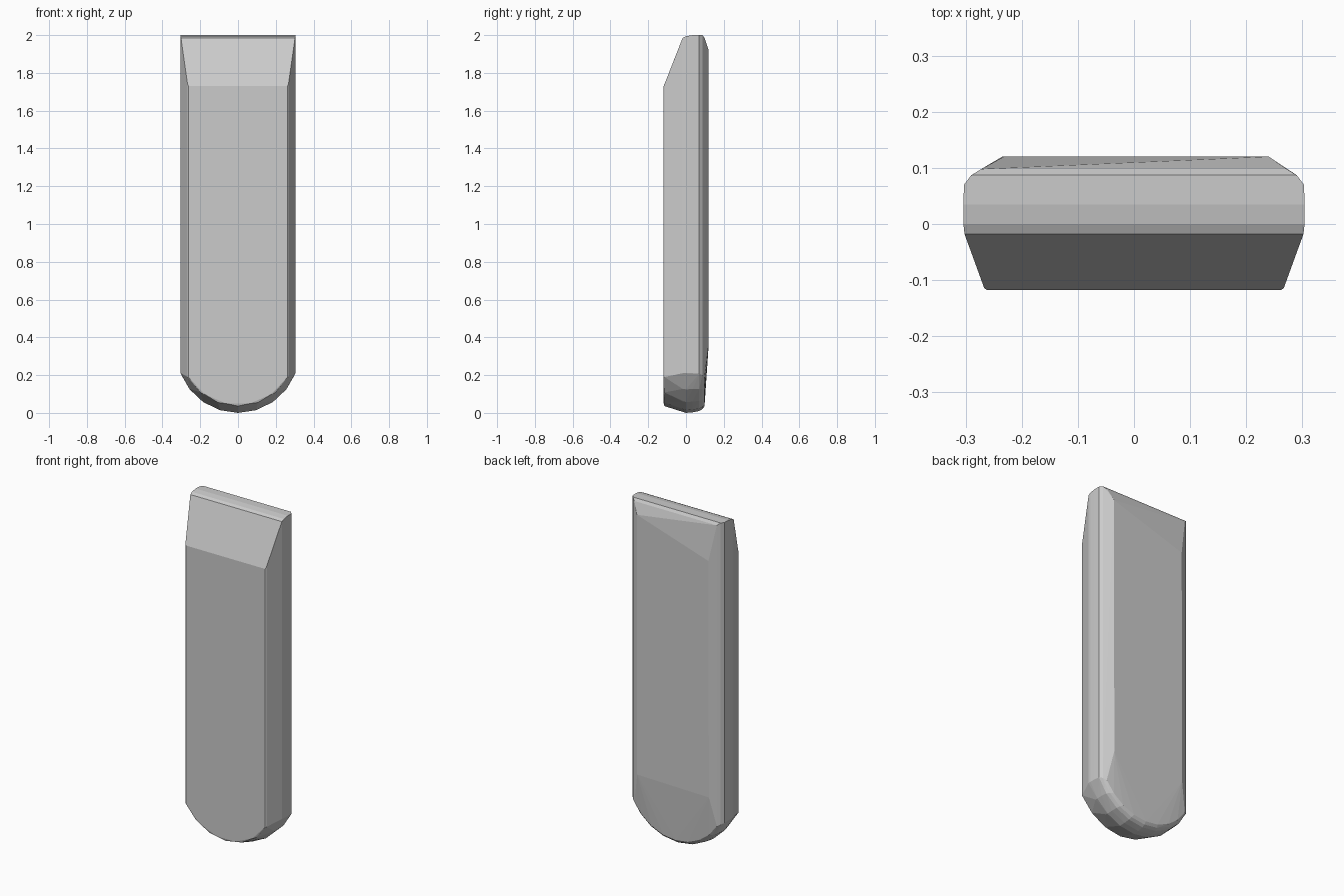
import bpy, bmesh, math

if "Cube" in bpy.data.objects:
    bpy.data.objects.remove(bpy.data.objects["Cube"])

bm = bmesh.new()

def section(y, w, top, side, bottom, n):
    """Outline in the XZ plane: square top, circular-arc bottom."""
    sag = side - bottom
    r = (w * w + sag * sag) / (2 * sag)
    a = math.asin(w / r)
    pts = [(-w, top), (w, top)]
    for i in range(n + 1):
        t = -a + 2 * a * i / n
        pts.append((r * math.sin(t), bottom + r - r * math.cos(t)))
    for x, z in pts:
        bm.verts.new((x, y, z))

# Sections from the front face to the rounded back rim: y, half width, top, arc start, bottom
section(-0.118, 0.262, 1.73, 0.19, 0.043, 5)
section(-0.114, 0.267, 1.74, 0.19, 0.036, 6)
section(-0.018, 0.302, 1.985, 0.21, 0.006, 8)
section(0.0, 0.304, 1.994, 0.21, 0.0, 8)
section(0.035, 0.304, 2.0, 0.21, 0.003, 8)
section(0.07, 0.303, 2.0, 0.207, 0.01, 8)
section(0.087, 0.29, 2.0, 0.20, 0.02, 8)
section(0.098, 0.272, 1.985, 0.19, 0.035, 8)

# Raised flat back panel, with an uneven upper edge
for x, z in [(0.24, 1.92), (-0.232, 1.77), (-0.235, 0.36), (0.238, 0.37)]:
    bm.verts.new((x, 0.12, z))

# Skin the sections into one faceted solid
res = bmesh.ops.convex_hull(bm, input=bm.verts[:])
loose = [v for v in bm.verts if not v.link_faces]
bmesh.ops.delete(bm, geom=loose, context='VERTS')
bmesh.ops.dissolve_limit(bm, angle_limit=math.radians(0.5),
                         verts=bm.verts[:], edges=bm.edges[:])
bmesh.ops.recalc_face_normals(bm, faces=bm.faces[:])

mesh = bpy.data.meshes.new("slab_body")
bm.to_mesh(mesh)
bm.free()
body = bpy.data.objects.new("slab_body", mesh)
bpy.context.collection.objects.link(body)
